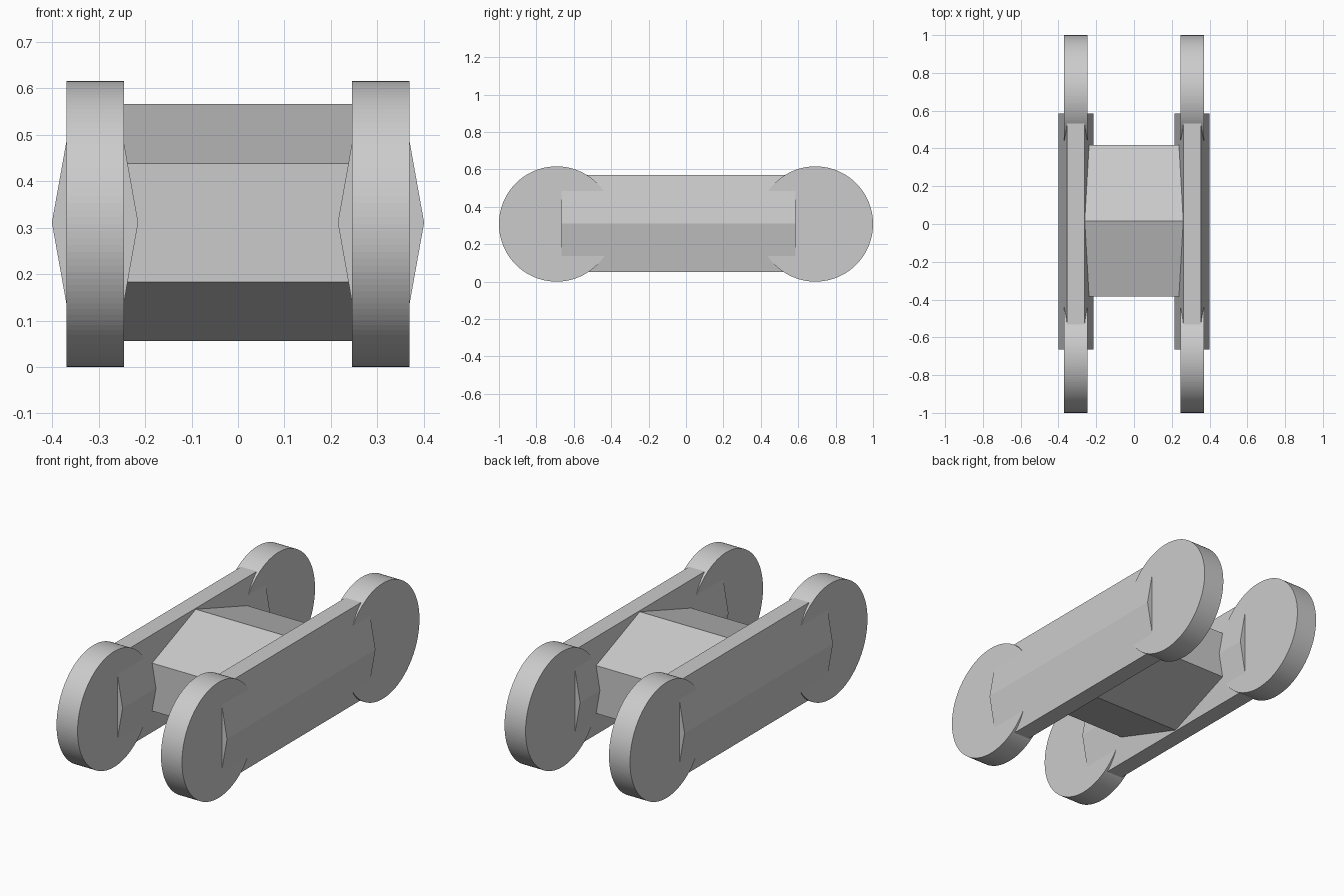
import bpy
import math
from mathutils import Matrix, Vector

cube = bpy.data.objects.get("Cube")
if cube:
    bpy.data.objects.remove(cube, do_unlink=True)

grey = bpy.data.materials.new("light_grey")
grey.use_nodes = True
tone = (0.6, 0.6, 0.6, 1)
grey.diffuse_color = tone
grey.node_tree.nodes["Principled BSDF"].inputs["Base Color"].default_value = tone

MID_Z = 0.308


def prism(name, sides, axis, centre, half_size, start=0.0):
    """Prism along an axis; half_size gives (x, y, z) half extents of its circle."""
    bpy.ops.mesh.primitive_cylinder_add(vertices=sides, radius=1, depth=2)
    obj = bpy.context.object
    obj.name = obj.data.name = name
    turn = Matrix.Rotation(math.pi / 2, 4, axis)
    spin = Matrix.Rotation(start, 4, "Z")
    scale = Matrix.Diagonal((*half_size, 1))
    obj.data.transform(Matrix.Translation(Vector(centre)) @ scale @ turn @ spin)
    obj.data.materials.append(grey)
    return obj


HEX = math.sin(math.pi / 3)  # flat-to-flat ratio of a hexagon

# Hexagonal cross body between the two rails
prism("centre_body", 6, "Y", (0, 0.017, MID_Z + 0.003),
      (0.27, 0.463, 0.221 / HEX), math.pi / 2)

for side, s in (("left", 1), ("right", -1)):
    # Hexagonal rail running front to back, points facing sideways
    prism(f"{side}_rail", 6, "X", (s * 0.308, -0.04, MID_Z + 0.003),
          (0.093, 0.625, 0.26 / HEX), math.pi / 2)
    # Round wheels at both ends of the rail
    for end, e in (("front", -1), ("back", 1)):
        prism(f"{side}_{end}_wheel", 128, "Y",
              (s * 0.308, e * 0.692, MID_Z), (0.062, 0.308, 0.308))
